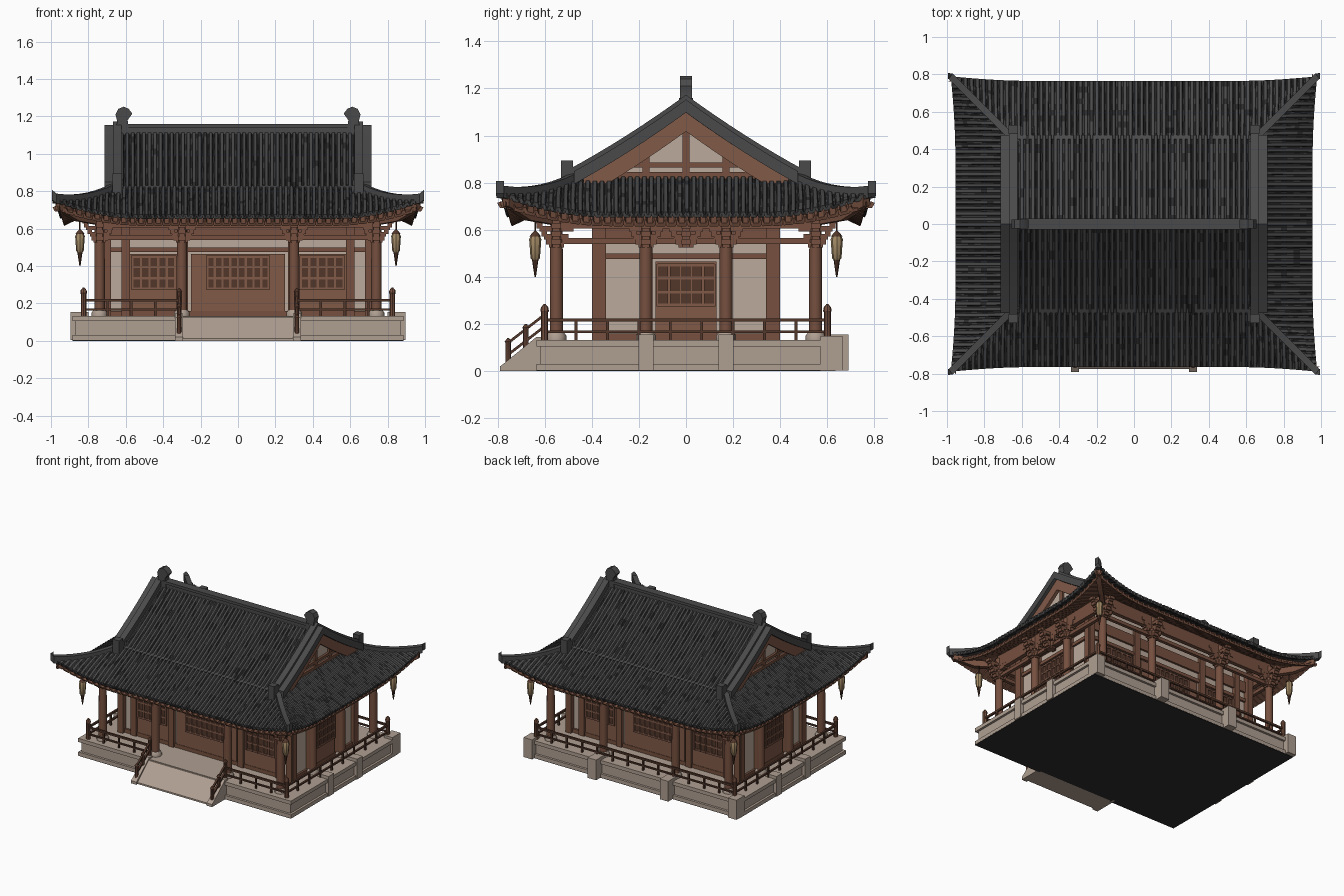
import bpy, bmesh, math, random
from mathutils import Vector

if "Cube" in bpy.data.objects:
    bpy.data.objects.remove(bpy.data.objects["Cube"])
random.seed(4)

def material(name, r, g, b):
    m = bpy.data.materials.new(name)
    m.diffuse_color = (r, g, b, 1)
    m.use_nodes = True
    m.node_tree.nodes["Principled BSDF"].inputs["Base Color"].default_value = m.diffuse_color
    return m
TILE = material("roof_tile_grey", .068, .068, .068)
GROOVE = material("roof_groove_black", .026, .026, .026)
WOOD = material("brown_wood", .18, .080, .050)
PANEL = material("light_brown_wood", .215, .100, .064)
DARK = material("dark_wood", .085, .038, .024)
PLASTER = material("plaster", .50, .40, .33)
STONE = material("stone", .43, .345, .285)
GOLD = material("lantern_tan", .36, .25, .13)

parts = {}
def part(name, mat):
    return parts.setdefault(name, (bmesh.new(), mat))[0]

def place(k, a, o):
    """a runs along side k, o points outward (0 front, 1 right, 2 back, 3 left)"""
    return ((a, -o), (o, a), (-a, o), (-o, -a))[k]

HEX = ((0, 3, 2, 1), (4, 5, 6, 7), (0, 1, 5, 4), (1, 2, 6, 5), (2, 3, 7, 6), (3, 0, 4, 7))
def hexa(bm, co):
    v = [bm.verts.new(c) for c in co]
    for f in HEX:
        bm.faces.new([v[i] for i in f])

def box(bm, x0, x1, y0, y1, z0, z1):
    hexa(bm, [(x, y, z) for z in (z0, z1) for x, y in ((x0, y0), (x1, y0), (x1, y1), (x0, y1))])

def lbox(bm, k, a0, a1, o0, o1, z0, z1):
    p, q = place(k, a0, o0), place(k, a1, o1)
    box(bm, min(p[0], q[0]), max(p[0], q[0]), min(p[1], q[1]), max(p[1], q[1]), z0, z1)

def sweep(bm, pts, w, lo, hi):
    """Rectangular strip along a path, lo..hi measured vertically"""
    pts = [Vector(p) for p in pts]
    rings = []
    for i, p in enumerate(pts):
        t = pts[min(i + 1, len(pts) - 1)] - pts[max(i - 1, 0)]
        s = Vector((t.y, -t.x, 0)).normalized() * w / 2
        rings.append([bm.verts.new(p + e * s + Vector((0, 0, h)))
                      for e, h in ((-1, lo), (1, lo), (1, hi), (-1, hi))])
    for r, q in zip(rings, rings[1:]):
        for j in range(4):
            bm.faces.new((r[j], r[(j + 1) % 4], q[(j + 1) % 4], q[j]))
    bm.faces.new(rings[0]); bm.faces.new(rings[-1])

def lathe(bm, x, y, prof, n=12):
    """Round part from (radius, z) pairs"""
    rings = [[bm.verts.new((x + r * math.cos(6.28319 * i / n), y + r * math.sin(6.28319 * i / n), z))
              for i in range(n)] for r, z in prof]
    for r, q in zip(rings, rings[1:]):
        for i in range(n):
            bm.faces.new((r[i], r[(i + 1) % n], q[(i + 1) % n], q[i]))
    bm.faces.new(rings[0]); bm.faces.new(rings[-1])

def prism(bm, pts, axis, c0, c1):
    """Extrude a flat outline along x (axis 0) or y (axis 1)"""
    put = (lambda p, c: (c, p[0], p[1])) if axis == 0 else (lambda p, c: (p[0], c, p[1]))
    A, B = ([bm.verts.new(put(p, c)) for p in pts] for c in (c0, c1))
    bm.faces.new(A); bm.faces.new(B)
    for i in range(len(pts)):
        j = (i + 1) % len(pts)
        bm.faces.new((A[i], A[j], B[j], B[i]))

# ---- roof surfaces: height by distance d in from the eave, corners lifted
HX, HY = .955, .765
def slope(d):
    return .665 + .44 * d + .19 * d * d

def roof_point(k, a, d, off, lifted=True):
    A, B = (HX, HY) if k % 2 == 0 else (HY, HX)
    t = max(0, 1 - max(0, A - d - abs(a)) / .42) ** 2 if lifted else 0
    c = max(0, 1 - d / .3) ** 2 * t
    x, y = place(k, a + math.copysign(.025 * c, a), B - d + .025 * c)
    return x, y, slope(d) + .09 * c + off

def tiles(bm, k, A, d0, d1, hip, off, pitch, rib, streak):
    """Parallel ribs running up the slope, cut off at the hip line"""
    n = round(2 * A / pitch)
    cols = []
    for i in range(n):
        for j, (u, h) in enumerate(((0, 0), (.22, 0), (.36, rib), (.86, rib))):
            cols.append((-A + (i + u) * 2 * A / n, h, j))
    cols.append((A, 0, 0))
    S = 10
    grid = []
    for a, h, j in cols:
        top = max(d0 + .003, min(d1, A - abs(a))) if hip else d1
        grid.append([bm.verts.new(roof_point(k, a, d0 + (top - d0) * s / S, off + h, hip)) for s in range(S + 1)])
    for i in range(len(cols) - 1):
        for s in range(S):
            f = bm.faces.new((grid[i][s], grid[i + 1][s], grid[i + 1][s + 1], grid[i][s + 1]))
            f.material_index = int(streak and random.random() < (.6, .35, .04, .25)[cols[i][2]])

skirt, upper = part("lower_roof_tiles", TILE), part("upper_roof_tiles", TILE)
soffit = part("eave_rafters", WOOD)
for k in range(4):
    A = HX if k % 2 == 0 else HY
    tiles(skirt, k, A, 0, .31 if k % 2 == 0 else .34, True, 0, .03, .011, True)
    tiles(soffit, k, A, .02, .42 if k % 2 == 0 else .3, True, -.032, .045, -.014, False)
    if k % 2 == 0:
        tiles(upper, k, .70, .29, HY, False, .004, .03, .011, True)

# ---- ridges, verges and gables
ridge, fin = part("main_ridge", TILE), part("ridge_finials", TILE)
box(ridge, -.62, .62, -.02, .02, 1.07, 1.15)
box(ridge, -.61, .61, -.03, .03, 1.14, 1.16)
hips, verge = part("hip_ridges", TILE), part("verge_ridges", TILE)
barge, gable, gbeam = part("gable_bargeboards", PANEL), part("gable_walls", PLASTER), part("gable_beams", WOOD)
for sx in (-1, 1):
    prism(fin, [(sx * x, z) for x, z in ((.58, 1.1), (.59, 1.18), (.565, 1.215), (.585, 1.24), (.61, 1.252),
          (.64, 1.24), (.655, 1.21), (.645, 1.17), (.665, 1.1))], 1, -.025, .025)
    for sy in (-1, 1):
        run = lambda x, d0, n=8: [(sx * x, sy * (HY - d), slope(d)) for d in
                                  (d0 + (HY - d0) * i / n for i in range(n + 1))]
        sweep(verge, run(.645, .26), .045, -.02, .06)
        sweep(verge, run(.69, .29), .045, -.015, .04)
        sweep(barge, run(.675, .33), .025, -.095, -.012)
        box(verge, sx * .645 - .026, sx * .645 + .026, sy * .505 - .025, sy * .505 + .025, .78, .895)
        pts = []
        for i in range(9):
            d = .33 * (1 - i / 8)
            x, y, z = roof_point(0, HX - d, d, 0)
            pts.append((sx * abs(x), sy * abs(y), z))
        pts.append((sx * .995, sy * .79, .775))
        sweep(hips, pts, .035, -.02, .032)
    prism(gable, [(-.42, .80), (.42, .80), (0, 1.09)], 0, sx * .60, sx * .635)
    for y, z0, z1 in ((.40, .81, .845), (.34, .865, .885)):
        box(gbeam, sx * .64 - .012, sx * .64 + .012, -y, y, z0, z1)
    for y, z in ((0, 1.06), (-.17, .96), (.17, .96)):
        box(gbeam, sx * .64 - .01, sx * .64 + .01, y - .014, y + .014, .82, z)

# ---- platform, pedestal blocks and front ramp
plat = part("stone_platform", STONE)
box(plat, -.885, .885, -.635, .635, .004, .03)
box(plat, -.868, .868, -.618, .618, .03, .105)
box(plat, -.885, .885, -.635, .635, .105, .132)
box(part("platform_underside", GROOVE), -.884, .884, -.634, .634, 0, .004)
blocks = part("platform_pedestals", STONE)
for k in (1, 3):
    for a in (-.17, .17):
        lbox(blocks, k, a - .032, a + .032, .80, .895, .003, .155)
for a in (-.3, .3):
    lbox(blocks, 2, a - .035, a + .035, .56, .69, .003, .155)
for a in (-.85, .85):
    lbox(blocks, 2, a - .035, a + .035, .57, .665, .003, .15)
prism(part("entrance_ramp", STONE), [(-.62, 0), (-.62, .128), (-.645, .128), (-.775, .012), (-.775, 0)], 0, -.31, .31)
cheek, rail = part("ramp_cheeks", STONE), part("railings", DARK)
posts = part("railing_posts", WOOD)
for x in (-.315, .315):
    prism(cheek, [(-.6, 0), (-.6, .145), (-.635, .145), (-.77, .035), (-.79, .02), (-.79, 0)], 0, x - .022, x + .022)
    for z in (.0, .05):
        sweep(rail, [(x, -.755, .07 + z), (x, -.6, .19 + z)], .014, -.007, .007)
    for y, z0, z1 in ((-.755, .03, .14), (-.60, .13, .28), (-.68, .06, .2)):
        lathe(posts, x, y, ((.012, z0), (.012, z1 - .02), (.015, z1 - .015), (.004, z1)), 8)

# ---- railings on all sides, open at the front ramp
def fence(k, a0, a1, o):
    for z0, z1 in ((.162, .172), (.21, .224)):
        lbox(rail, k, a0, a1, o - .007, o + .007, z0, z1)
    n = max(2, round((a1 - a0) / .13))
    for i in range(n + 1):
        a = a0 + (a1 - a0) * i / n
        lbox(rail, k, a - .006, a + .006, o - .006, o + .006, .13, .215)
fence(0, -.825, -.315, .6); fence(0, .315, .825, .6); fence(2, -.825, .825, .6)
fence(1, -.6, .6, .825); fence(3, -.6, .6, .825)
for x in (-.825, .825):
    for y in (-.6, .6):
        lathe(posts, x, y, ((.015, .13), (.015, .25), (.018, .255), (.016, .27), (.004, .285)), 8)

# ---- walls with posts, beams and carved panels
box(part("plaster_walls", PLASTER), -.70, .70, -.36, .36, .13, .76)
wood, panel = part("wall_posts_and_beams", WOOD), part("door_panels", PANEL)
carve, bars = part("carved_window_backs", DARK), part("window_lattice", PANEL)
for k in range(4):
    o, half, ps = (.36, .715, (.29, .6, .705)) if k % 2 == 0 else (.70, .375, (.17, .375))
    bays = ((0, .25, .165), (-.45, .135, .115), (.45, .135, .115)) if k % 2 == 0 else ((0, .13, .12),)
    for p in ps:
        for a in (-p, p):
            lbox(wood, k, a - .023, a + .023, o - .02, o + .025, .13, .7)
    for z0, z1 in ((.13, .16), (.475, .5), (.55, .63)):
        lbox(wood, k, -half, half, o - .02, o + .015, z0, z1)
    for c, w, g in bays:
        lbox(panel, k, c - w, c + w, o - .01, o + .012, .14, .465)
        lbox(carve, k, c - g, c + g, o, o + .016, .28, .45)
        n = round(g / .022)
        for i in range(n + 1):
            a = c - g + 2 * g * i / n
            lbox(bars, k, a - .006, a + .006, o, o + .024, .275, .455)
        for z in (.28, .335, .395, .45):
            lbox(bars, k, c - g, c + g, o, o + .022, z - .006, z + .006)

# ---- colonnade, beams and brackets
cols, bases = part("porch_columns", WOOD), part("column_bases", STONE)
brk, ring = part("eave_brackets", WOOD), part("eave_beams", WOOD)
def bracket(k, a, o):
    for i in range(4):
        z, r = .525 + .034 * i, .032 + .02 * i
        lbox(brk, k, a - r, a + r, o - .016, o + .016, z, z + .022)
        lbox(brk, k, a - .016, a + .016, o - r, o + r, z, z + .022)
        for e in (-1, 1):
            lbox(brk, k, a + e * r - .012, a + e * r + .012, o - .02, o + .02, z + .012, z + .034)
        lbox(brk, k, a - .02, a + .02, o + r - .012, o + r + .012, z + .012, z + .034)
for k in range(4):
    spots, o = ((-.74, -.3, .3, .74), .55) if k % 2 == 0 else ((-.17, 0, .17), .74)
    for a in spots:
        bracket(k, a, o)
        if a:
            x, y = place(k, a, o)
            lathe(cols, x, y, ((.028, .13), (.028, .4), (.025, .69)))
            lathe(bases, x, y, ((.042, .13), (.042, .15), (.032, .165)))
    L = .74 if k % 2 == 0 else .55
    lbox(ring, k, -L, L, o - .012, o + .012, .54, .565)
    lbox(ring, k, -L, L, o - .015, o + .015, .605, .715)

# ---- corner beams and hanging lanterns
lan, cap = part("lantern_bodies", GOLD), part("lantern_caps_and_tassels", DARK)
for sx in (-1, 1):
    for sy in (-1, 1):
        sweep(ring, [(sx * .72, sy * .53, .64), (sx * .86, sy * .67, .665), (sx * .965, sy * .765, .725)], .035, -.025, .02)
        x, y = sx * .845, sy * .64
        lathe(lan, x, y, ((.012, .47), (.02, .48), (.026, .56), (.018, .575)), 8)
        lathe(cap, x, y, ((.024, .572), (.012, .588), (.004, .595), (.004, .66)), 8)
        lathe(cap, x, y, ((.003, .40), (.009, .44), (.014, .475)), 8)

# ---- turn every part into an object
OPEN = ("lower_roof_tiles", "upper_roof_tiles", "eave_rafters")
for name, (bm, mat) in parts.items():
    if name not in OPEN:
        bmesh.ops.recalc_face_normals(bm, faces=bm.faces)
    me = bpy.data.meshes.new(name)
    bm.to_mesh(me)
    bm.free()
    me.materials.append(mat)
    ob = bpy.data.objects.new(name, me)
    bpy.context.collection.objects.link(ob)
    if name in OPEN:
        if mat is TILE:
            me.materials.append(GROOVE)
        sol = ob.modifiers.new("thickness", 'SOLIDIFY')
        sol.thickness, sol.offset = .016, -1
    else:
        me.polygons.foreach_set("use_smooth", [True] * len(me.polygons))
        me.set_sharp_from_angle(angle=math.radians(35))
